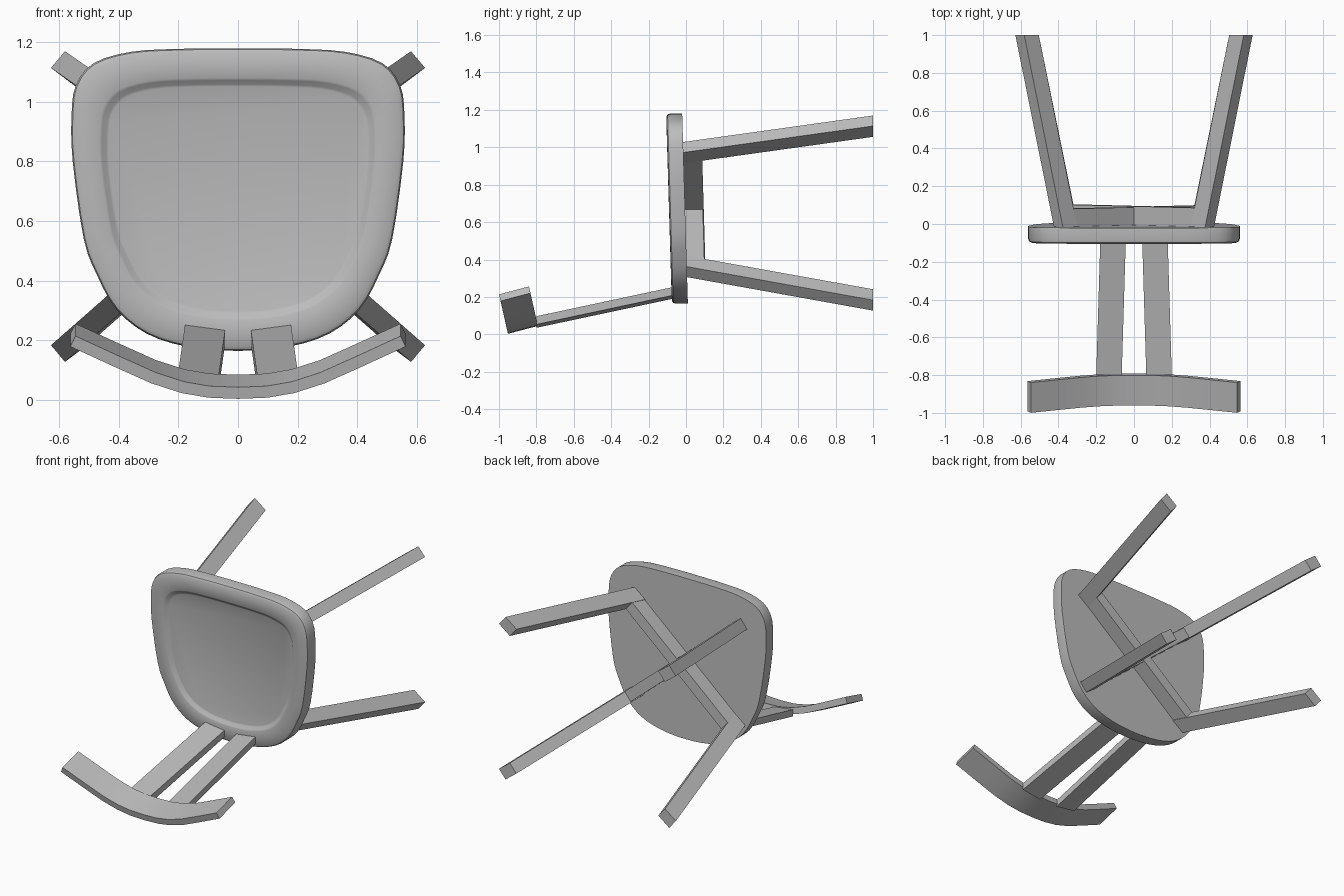
import bpy, bmesh, math
from mathutils import Vector

cube = bpy.data.objects.get("Cube")
if cube:
    bpy.data.objects.remove(cube, do_unlink=True)

grey = bpy.data.materials.new("plain_grey")
grey.use_nodes = True
colour = (0.5, 0.5, 0.5, 1)
grey.diffuse_color = colour
grey.node_tree.nodes["Principled BSDF"].inputs["Base Color"].default_value = colour


def loft(name, rings, smooth=False):
    """Skin a list of equal closed rings and cap both ends."""
    bm = bmesh.new()
    loops = [[bm.verts.new(p) for p in ring] for ring in rings]
    for a, b in zip(loops, loops[1:]):
        for i in range(len(a)):
            j = (i + 1) % len(a)
            bm.faces.new((a[i], a[j], b[j], b[i]))
    bm.faces.new(loops[0][::-1])
    bm.faces.new(loops[-1])
    bmesh.ops.recalc_face_normals(bm, faces=bm.faces)
    mesh = bpy.data.meshes.new(name)
    bm.to_mesh(mesh)
    bm.free()
    mesh.materials.append(grey)
    ob = bpy.data.objects.new(name, mesh)
    bpy.context.collection.objects.link(ob)
    if smooth:
        bpy.ops.object.select_all(action='DESELECT')
        ob.select_set(True)
        bpy.context.view_layer.objects.active = ob
        bpy.ops.object.shade_smooth_by_angle(angle=math.radians(35))
    return ob


def seat_back(z):
    """Depth of the slightly leaning underside of the seat."""
    return 0.015 - 0.03 * z


def spline(pts, steps):
    """Smooth closed curve through the points."""
    out, n = [], len(pts)
    for i in range(n):
        a, b, c, d = (Vector(pts[(i + k) % n]) for k in (-1, 0, 1, 2))
        for s in range(steps):
            t = s / steps
            out.append(0.5 * (2 * b + (c - a) * t + (2 * a - 5 * b + 4 * c - d) * t * t
                              + (3 * b - a - 3 * c + d) * t ** 3))
    return out


# Seat: rounded slab with a shallow dished middle
half = [(0.2, 1.178), (0.36, 1.168), (0.485, 1.13), (0.545, 1.055), (0.559, 0.95),
        (0.555, 0.8), (0.518, 0.54), (0.474, 0.42), (0.41, 0.305), (0.307, 0.222), (0.17, 0.178)]
outline = spline([(0, 1.18)] + half + [(0, 0.164)] + [(-x, z) for x, z in half[::-1]], 3)
mid = 0.68
steps = [(1, 1, 0), (1, 1, 0.066), (0.992, 0.992, 0.078), (0.97, 0.97, 0.085), (0.83, 0.80, 0.086),
         (0.815, 0.785, 0.082), (0.79, 0.758, 0.069), (0.775, 0.743, 0.066)]
rings = []
for sx, sz, depth in steps:
    ring = []
    for x, z in outline:
        zz = mid + (z - mid) * sz
        ring.append((x * sx, seat_back(zz) - depth, zz))
    rings.append(ring)
loft("seat", rings, smooth=True)

# Legs: splayed bars with the long side of the section pointing outward
radial, across = Vector((0.0385, 0.029)), Vector((-0.0235, 0.028))
for side, sx in (("left", 1), ("right", -1)):
    for end, sz, z0, z1 in (("front", 1, 0.97, 1.113), ("rear", -1, 0.365, 0.184)):
        def section(x, y, z):
            corners = (radial + across, across - radial, -radial - across, radial - across)
            return [(sx * (x + c.x), y, z + sz * c.y) for c in corners]
        loft(f"{end}_{side}_leg", [section(0.36, seat_back(z0) - 0.01, z0), section(0.566, 1, z1)])

# Crossed braces under the seat
for name, sx, height in (("brace_a", 1, 0.1), ("brace_b", -1, 0.095)):
    a, b = Vector((sx * 0.36, 0.97)), Vector((-sx * 0.36, 0.365))
    d = (b - a).normalized()
    w = Vector((-d.y, d.x)) * 0.034
    rings = []
    for p in (a, b):
        q, r = p + w, p - w
        rings.append([(q.x, seat_back(q.y) - 0.005, q.y), (r.x, seat_back(r.y) - 0.005, r.y),
                      (r.x, seat_back(r.y) + height, r.y), (q.x, seat_back(q.y) + height, q.y)])
    loft(name, rings)

# Backrest uprights
for side, sx in (("left", 1), ("right", -1)):
    rings = []
    for y, x, z in ((-0.8, 0.065, 0.035), (-0.04, 0.042, 0.197)):
        rings.append([(sx * x, y, z), (sx * (x + 0.135), y, z + 0.018),
                      (sx * (x + 0.135), y, z + 0.062), (sx * x, y, z + 0.044)])
    loft(f"{side}_back_upright", rings)

# Curved top rail
curve = [(0, 0), (0.1, 0.004), (0.19, 0.02), (0.29, 0.053), (0.41, 0.108), (0.563, 0.18)]
path = [Vector((-x, s)) for x, s in curve[:0:-1]] + [Vector(p) for p in curve]
base, normal = Vector((0, -0.952, 0.003)), Vector((0, -0.22, 0.975))
rise = Vector((0, 0.16, 0.042))
rings = []
for i, p in enumerate(path):
    t = (path[min(i + 1, len(path) - 1)] - path[max(i - 1, 0)]).normalized()
    q = p + Vector((-t.y, t.x)) * 0.04
    outer, inner = (base + Vector((v.x, 0, 0)) + normal * v.y for v in (p, q))
    rings.append([outer, inner, inner + rise, outer + rise])
loft("back_rail", rings, smooth=True)
